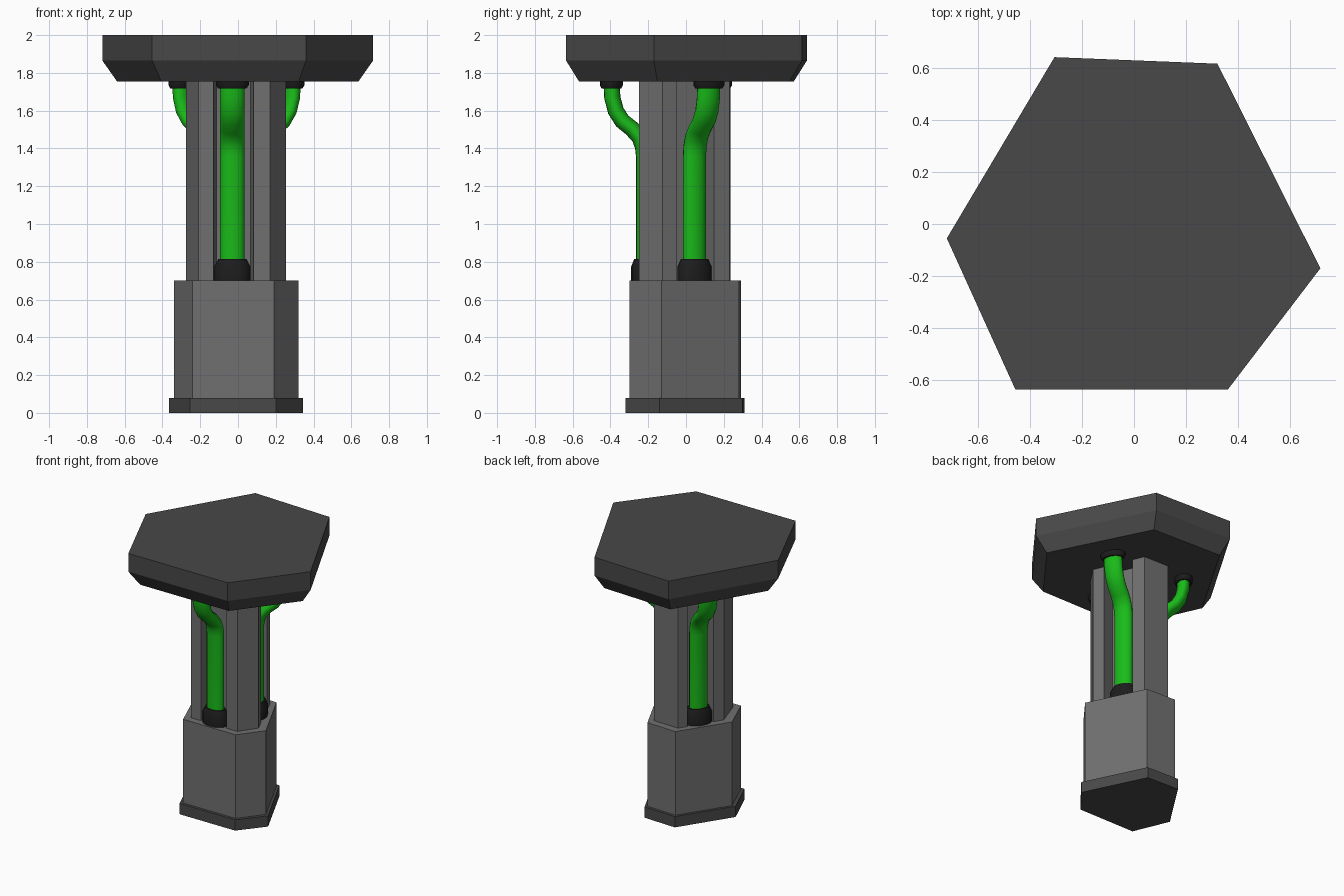
import bpy, math
from mathutils import Vector

if "Cube" in bpy.data.objects:
    bpy.data.objects.remove(bpy.data.objects["Cube"])


def make(name, rings, smooth=False, color=None):
    """Skin a stack of equal-length rings and cap both ends."""
    n = len(rings[0])
    verts = [p for r in rings for p in r]
    faces = [(k * n + i, k * n + (i + 1) % n, (k + 1) * n + (i + 1) % n, (k + 1) * n + i)
             for k in range(len(rings) - 1) for i in range(n)]
    faces += [tuple(reversed(range(n))), tuple(range(len(verts) - n, len(verts)))]
    me = bpy.data.meshes.new(name)
    me.from_pydata(verts, [], faces)
    me.update()
    ob = bpy.data.objects.new(name, me)
    bpy.context.collection.objects.link(ob)
    if color:
        me.materials.append(color)
    if smooth:
        bpy.ops.object.select_all(action='DESELECT')
        ob.select_set(True)
        bpy.context.view_layer.objects.active = ob
        bpy.ops.object.shade_smooth_by_angle(angle=math.radians(35))
    return ob


def material(name, rgb):
    m = bpy.data.materials.new(name)
    m.diffuse_color = (*rgb, 1)
    m.use_nodes = True
    m.node_tree.nodes["Principled BSDF"].inputs["Base Color"].default_value = m.diffuse_color
    return m


def level(outline, z, s=1.0):
    return [(x * s, y * s, z) for x, y in outline]


green = material("green", (0.01, 0.5, 0.01))
black = material("black", (0.012, 0.012, 0.012))
dark = material("dark_grey", (0.065, 0.065, 0.065))
grey = material("mid_grey", (0.16, 0.16, 0.16))

# Irregular hexagon outlines, counter-clockwise from front left
slab = [(-.455, -.635), (.36, -.635), (.715, -.17), (.32, .615), (-.305, .64), (-.718, -.055)]
plinth = [(-.255, -.32), (.20, -.32), (.345, -.14), (.13, .30), (-.125, .31), (-.365, -.06)]
base = [(-.24, -.30), (.19, -.30), (.32, -.13), (.12, .28), (-.115, .29), (-.34, -.055)]
column = [(-.21, -.25), (.17, -.25), (.255, -.125), (.10, .23), (-.10, .235), (-.275, -.05)]

# Stool-like slab, plinth and base block
make("top_slab", [level(slab, 1.755, .892), level(slab, 1.865), level(slab, 2.0)], color=dark)
make("plinth", [level(plinth, 0), level(plinth, .08)], color=dark)
make("base_block", [level(base, .07), level(base, .7)], color=grey)

# Column with a recess in every second face
profile = []
for i, p in enumerate(column):
    profile.append(p)
    if i % 2 == 0:
        a, b = Vector(p), Vector(column[i + 1])
        d = (b - a).normalized()
        inward = Vector((-d.y, d.x)) * .10
        for f, depth in ((.21, 0), (.25, 1), (.73, 1), (.77, 0)):
            profile.append(tuple(a.lerp(b, f) + inward * depth))
make("column", [level(profile, .69), level(profile, 1.765)], color=grey)


def sweep(origin, out, path, radii, sides=16):
    """Elliptical rings along a path of (outward, height) points."""
    o = Vector((*origin, 0))
    n = Vector((*out, 0)).normalized()
    side = Vector((-n.y, n.x, 0))
    pts = [o + n * t + Vector((0, 0, z)) for t, z in path]
    rings = []
    for k, p in enumerate(pts):
        tan = (pts[min(k + 1, len(pts) - 1)] - pts[max(k - 1, 0)]).normalized()
        across = side.cross(tan)
        across = -across if across.dot(n) < 0 else across
        wide, deep = radii[k]
        rings.append([p + across * deep * math.cos(a) + side * wide * math.sin(a)
                      for a in (2 * math.pi * j / sides for j in range(sides))])
    return rings


# Bent pipes with a socket at each end
bend = [(0, .72), (0, 1.36), (.006, 1.41), (.025, 1.46), (.065, 1.505), (.115, 1.545),
        (.15, 1.60), (.168, 1.67), (.173, 1.76)]
pipes = {"front": ((-.03, -.222), (0, -1)),
         "right": ((.13, .045), (.9, .44)),
         "left": ((-.152, .072), (-.847, .53))}
for name, (origin, out) in pipes.items():
    make(name + "_pipe", sweep(origin, out, bend, [(.065, .043)] * len(bend)), True, green)
    make(name + "_lower_socket",
         sweep(origin, out, [(0, .69), (0, .775), (0, .815)], [(.095, .068), (.095, .068), (.075, .052)]),
         True, black)
    make(name + "_upper_socket",
         sweep(origin, out, [(.173, 1.717), (.173, 1.735), (.173, 1.765)],
               [(.075, .052), (.087, .061), (.087, .061)]),
         True, black)
